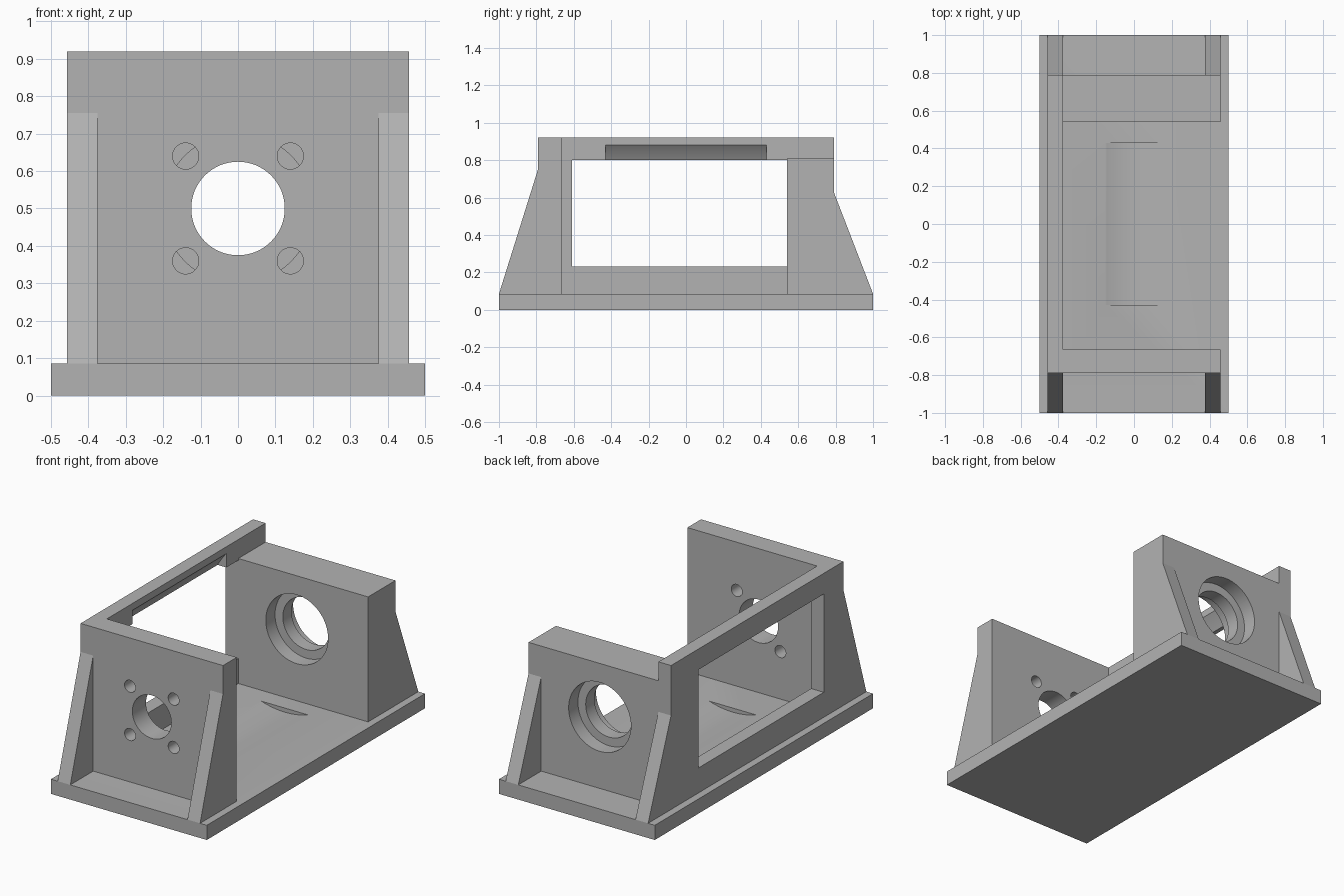
import bpy
import bmesh
from math import radians
from mathutils import Matrix, Vector

default = bpy.data.objects.get("Cube")
if default:
    bpy.data.objects.remove(default, do_unlink=True)

grey = bpy.data.materials.new("plain_grey")
grey.use_nodes = True
grey.diffuse_color = (0.45, 0.45, 0.45, 1)
grey.node_tree.nodes["Principled BSDF"].inputs["Base Color"].default_value = grey.diffuse_color


def add_object(name, bm):
    bmesh.ops.recalc_face_normals(bm, faces=bm.faces)
    mesh = bpy.data.meshes.new(name)
    bm.to_mesh(mesh)
    bm.free()
    mesh.materials.append(grey)
    obj = bpy.data.objects.new(name, mesh)
    bpy.context.collection.objects.link(obj)
    return obj


def box(name, x, y, z):
    bm = bmesh.new()
    bmesh.ops.create_cube(bm, size=1)
    for v in bm.verts:
        v.co = Vector([(a + b) / 2 + c * (b - a) for (a, b), c in zip((x, y, z), v.co)])
    return add_object(name, bm)


def prism(name, x, profile):
    """Extrude a (y, z) profile between two x positions."""
    bm = bmesh.new()
    face = bm.faces.new([bm.verts.new((x[0], y, z)) for y, z in profile])
    out = bmesh.ops.extrude_face_region(bm, geom=[face])
    moved = [g for g in out["geom"] if isinstance(g, bmesh.types.BMVert)]
    bmesh.ops.translate(bm, verts=moved, vec=(x[1] - x[0], 0, 0))
    return add_object(name, bm)


def bore(x, z, radius, y, segments=64):
    """Cylinder cutter lying along y."""
    bm = bmesh.new()
    place = Matrix.Translation((x, sum(y) / 2, z)) @ Matrix.Rotation(radians(90), 4, "X")
    bmesh.ops.create_cone(bm, cap_ends=True, segments=segments, radius1=radius,
                          radius2=radius, depth=y[1] - y[0], matrix=place)
    return add_object("cutter", bm)


def activate(obj):
    bpy.ops.object.select_all(action="DESELECT")
    obj.select_set(True)
    bpy.context.view_layer.objects.active = obj


def cut(obj, cutter):
    cutter.hide_render = True
    activate(obj)
    mod = obj.modifiers.new("cut", "BOOLEAN")
    mod.operation = "DIFFERENCE"
    mod.solver = "EXACT"
    mod.object = cutter
    bpy.ops.object.modifier_apply(modifier=mod.name)
    bpy.data.objects.remove(cutter, do_unlink=True)


BASE, TOP, SIDE, INNER, END = 0.085, 0.92, 0.457, 0.376, 0.79
AXIS = 0.5

# Base slab and the upright parts standing on it
base = box("base_plate", (-0.5, 0.5), (-1, 1), (0, BASE))
side = box("side_wall", (-SIDE, -INNER), (-END, END), (BASE, TOP))
front = box("front_plate", (-INNER, SIDE), (-END, -0.665), (BASE, TOP))
back = box("bearing_block", (-INNER, SIDE), (0.54, END), (BASE, 0.81))

# Window through the side wall
cut(side, box("cutter", (-0.6, -0.3), (-0.61, 0.54), (0.23, 0.8)))

# Round clearance scooped out of the base and the side wall
for part in (base, side):
    cut(part, bore(0, 0.557, 0.496, (-0.43, 0.43), 128))

# Front plate: centre hole and four screw holes
cut(front, bore(0, AXIS, 0.125, (-1, -0.5)))
for x in (-0.14, 0.14):
    for dz in (-0.14, 0.14):
        cut(front, bore(x, AXIS + dz, 0.035, (-1, -0.5), 32))

# Bearing block: seats from both faces, with a lip between them
cut(back, bore(0, AXIS, 0.15, (0.4, 0.9)))
cut(back, bore(0, AXIS, 0.2, (0.4, 0.625)))
cut(back, bore(0, AXIS, 0.2, (0.705, 0.9)))

# Sloping ribs at both ends
for end, sign, height in (("front", -1, 0.755), ("back", 1, 0.63)):
    for label, x in (("left", (INNER, SIDE)), ("right", (-SIDE, -INNER))):
        prism(f"{end}_rib_{label}", x,
              [(sign * END, BASE), (sign, BASE), (sign * END, height)])

# Smooth the round surfaces, keep the edges crisp
for part in (base, side, front, back):
    activate(part)
    bpy.ops.object.shade_smooth_by_angle(angle=radians(30))
